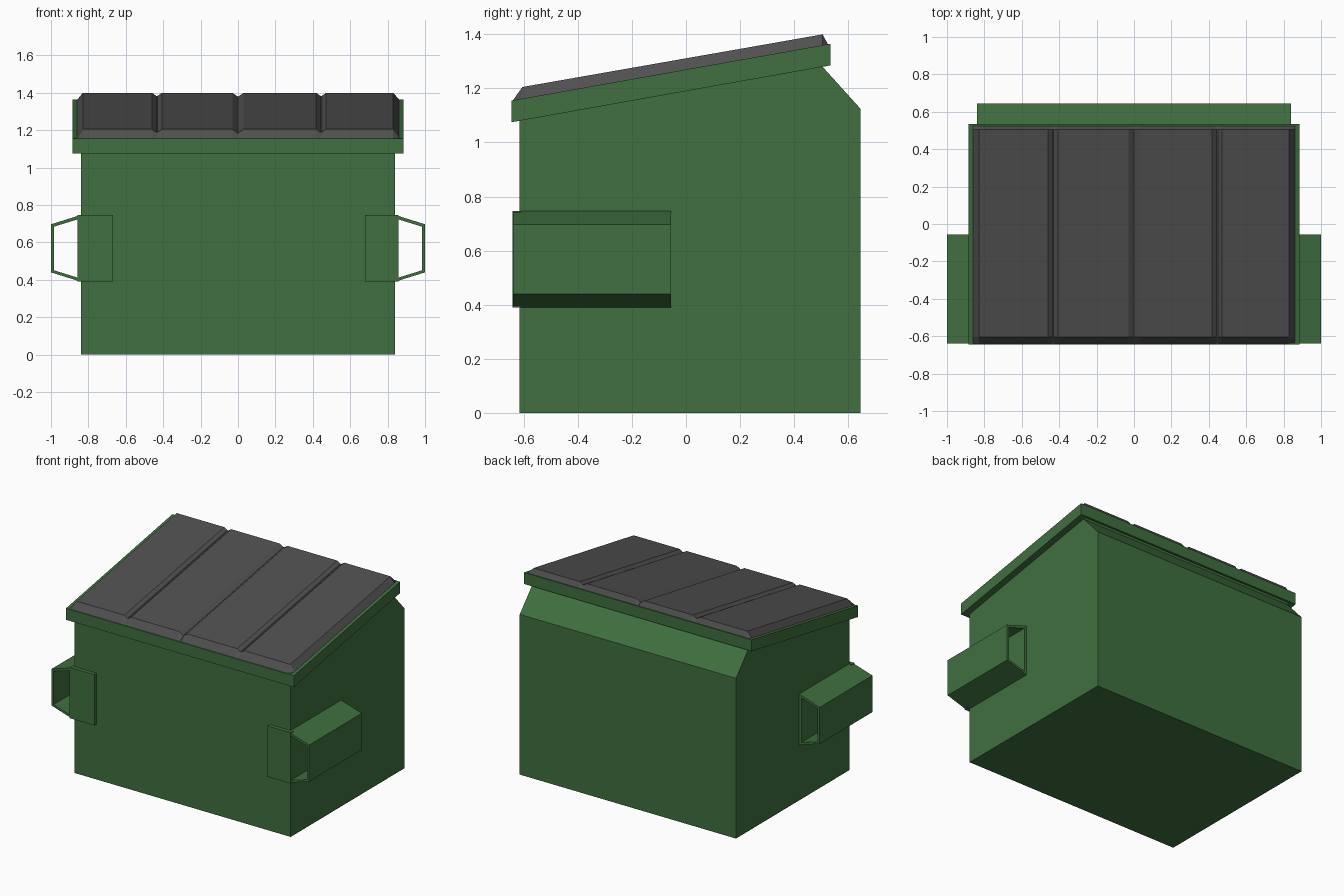
import bpy, bmesh

if "Cube" in bpy.data.objects:
    bpy.data.objects.remove(bpy.data.objects["Cube"])

def material(name, color):
    m = bpy.data.materials.new(name)
    m.diffuse_color = (*color, 1)
    m.use_nodes = True
    m.node_tree.nodes["Principled BSDF"].inputs["Base Color"].default_value = m.diffuse_color
    return m

GREEN = material("green_paint", (0.05, 0.16, 0.05))
GREY = material("dark_plastic", (0.08, 0.08, 0.08))

def make(name, verts, faces, mat):
    bm = bmesh.new()
    vs = [bm.verts.new(v) for v in verts]
    for f in faces:
        bm.faces.new([vs[i] for i in f])
    bmesh.ops.recalc_face_normals(bm, faces=bm.faces)
    me = bpy.data.meshes.new(name)
    bm.to_mesh(me)
    bm.free()
    me.materials.append(mat)
    ob = bpy.data.objects.new(name, me)
    bpy.context.collection.objects.link(ob)
    return ob

def box(name, x0, x1, y0, y1, z0, z1, mat):
    v = [(x, y, z) for z in (z0, z1) for x, y in ((x0, y0), (x1, y0), (x1, y1), (x0, y1))]
    f = [(0, 1, 2, 3), (4, 5, 6, 7)] + [(i, (i + 1) % 4, (i + 1) % 4 + 4, i + 4) for i in range(4)]
    return make(name, v, f, mat)

def ring(name, rings, mat):
    """Closed tube from four matching loops: outer A, outer B, inner B, inner A."""
    n = len(rings[0])
    faces = []
    for r in range(4):
        s = (r + 1) % 4
        faces += [(r * n + i, r * n + (i + 1) % n, s * n + (i + 1) % n, s * n + i) for i in range(n)]
    return make(name, [p for loop in rings for p in loop], faces, mat)

# Slope shared by rim and lid
def slope_z(y):
    return 1.075 + 0.178 * (y + 0.645)

RIM_H = 0.08

# Body: side profile extruded across the width, open at the top
profile = [(-0.615, slope_z(-0.615) + 0.075), (-0.615, 0), (0.645, 0), (0.645, 1.125),
           (0.505, 1.28), (0.505, slope_z(0.505) + 0.075)]
n = len(profile)
verts = [(x, y, z) for x in (-0.84, 0.84) for y, z in profile]
faces = [tuple(range(n)), tuple(range(n, 2 * n))]
faces += [(i, i + 1, i + 1 + n, i + n) for i in range(n - 1)]
body = make("body", verts, faces, GREEN)
wall = body.modifiers.new("wall", 'SOLIDIFY')
wall.thickness = 0.015
wall.offset = -1

# Sloping rim around the opening
def rect(x, y0, y1, dz):
    return [(px, py, slope_z(py) + dz) for px, py in ((-x, y0), (x, y0), (x, y1), (-x, y1))]

outer, inner = (0.885, -0.645, 0.535), (0.84, -0.615, 0.523)
ring("rim", [rect(*outer, 0), rect(*outer, RIM_H), rect(*inner, RIM_H), rect(*inner, 0)], GREEN)

# Lids: two ribbed panels each, bevelled at the ends, V grooves between panels
def lid(name, section):
    stations = [(-0.64, 0), (-0.605, 1), (0.505, 0.93), (0.525, 0)]
    k = len(section)
    verts = []
    for y, s in stations:
        base = slope_z(y) + RIM_H
        verts += [(x, y, base + h * s) for x, h in section]
    faces = [(r * k + i, r * k + i + 1, (r + 1) * k + i + 1, (r + 1) * k + i)
             for r in range(3) for i in range(k - 1)]
    low = len(verts)
    # underside just below the rim top
    corners = [(0, 0), (0, k - 1), (3, k - 1), (3, 0)]
    verts += [(section[i][0], stations[r][0], slope_z(stations[r][0]) + RIM_H - 0.005) for r, i in corners]
    faces += [tuple(low + i for i in range(4)),
              tuple(range(k)) + (low + 1, low),
              tuple(range(3 * k, 4 * k)) + (low + 2, low + 3),
              (0, k, 2 * k, 3 * k, low + 3, low),
              (k - 1, 2 * k - 1, 3 * k - 1, 4 * k - 1, low + 2, low + 1)]
    make(name, verts, faces, GREY)

T, G = 0.043, 0.026
lid("left_lid", [(-0.862, 0), (-0.83, T), (-0.46, T), (-0.437, G), (-0.43, G), (-0.407, T), (-0.03, T), (-0.001, G - 0.004)])
lid("right_lid", [(0.001, G - 0.004), (0.03, T), (0.418, T), (0.441, G), (0.448, G), (0.471, T), (0.83, T), (0.862, 0)])

# Fork pockets with front plates on both sides
OUT = [(0.84, 0.39), (1.0, 0.44), (1.0, 0.697), (0.84, 0.747)]
INN = [(0.858, 0.412), (0.985, 0.451), (0.985, 0.684), (0.858, 0.723)]
for side, s, edge in (("left", -1, 0.667), ("right", 1, 0.68)):
    def loop(pts, y):
        return [(s * x, y, z) for x, z in pts]
    ring(side + "_fork_pocket", [loop(OUT, -0.64), loop(OUT, -0.055), loop(INN, -0.055), loop(INN, -0.64)], GREEN)
    xs = sorted((s * edge, s * 0.858))
    box(side + "_pocket_plate", *xs, -0.642, -0.61, 0.39, 0.747, GREEN)
